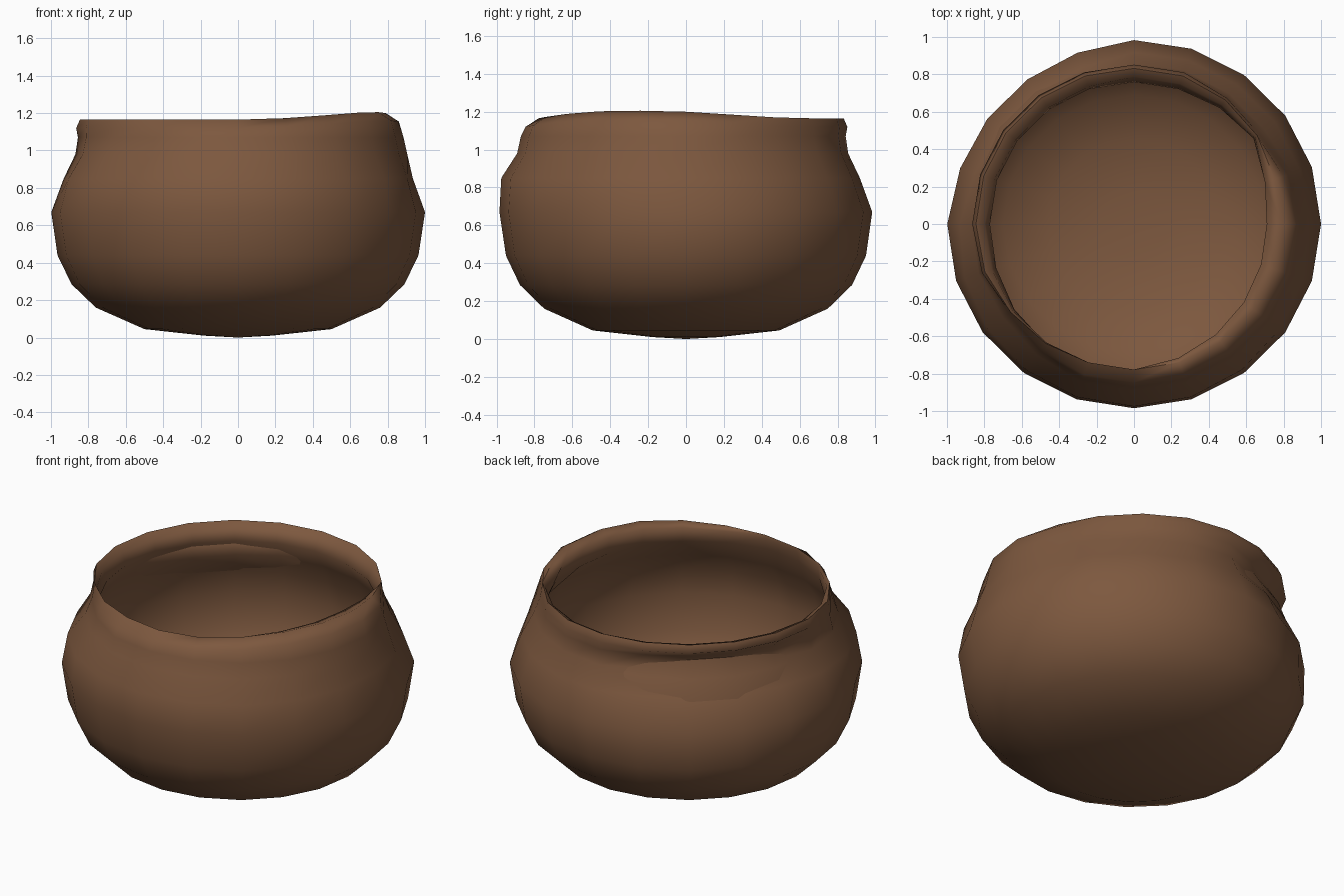
import bpy
import bmesh
from math import cos, sin, radians

cube = bpy.data.objects.get("Cube")
if cube:
    bpy.data.objects.remove(cube)

clay = bpy.data.materials.new("brown clay")
clay.use_nodes = True
color = (0.205, 0.098, 0.049, 1)
clay.diffuse_color = color
clay.node_tree.nodes["Principled BSDF"].inputs["Base Color"].default_value = color

SIDES = 20


def near(angle, centre, inner, outer):
    """1 close to a centre angle in degrees, fading smoothly to 0."""
    away = abs((angle - centre + 180) % 360 - 180)
    t = min(max((outer - away) / (outer - inner), 0), 1)
    return t * t * (3 - 2 * t)


def profile(angle):
    """Radius and height down the outside, over the rim and into the bowl."""
    a = radians(angle)
    fold = near(angle, -52, 64, 82)     # soft rolled-over rim
    dent = near(angle, 135, 16, 50)     # pinched neck under the lip
    thin = near(angle, 36, 4, 30) + near(angle, -140, 4, 30)  # narrow rim
    full = max(0, -sin(a))              # fuller shoulder at the front
    top = 1.17 + 0.04 * near(angle, -20, 5, 70)

    def mix(lip, roll):
        return lip + (roll - lip) * fold

    edge = mix(0.8 - 0.02 * dent, 0.79 - 0.08 * max(0, cos(a)))
    outside = [
        (0.18, 0.01), (0.5, 0.045), (0.76, 0.16), (0.89, 0.285),
        (0.965, 0.44), (1 - 0.03 * dent, 0.67),
        (0.935 + 0.055 * full - 0.055 * dent, 0.85),
        (mix(0.875, 0.905) - 0.1 * dent - 0.01 * thin, 0.98),
        (mix(0.86, 0.885) - 0.07 * dent - 0.03 * thin, 1.07),
    ]
    rim = [
        (mix(0.865, 0.86) - 0.045 * thin, top - 0.05),
        (mix(0.845, 0.79) - 0.03 * thin, top - 0.005),
        (edge, top - 0.03),
    ]
    inside = [
        (mix(0.77, edge + 0.02) + 0.02 * thin, 1.07),
        (0.845, 0.95), (0.89 + 0.03 * full, 0.83),
        (0.94, 0.67), (0.905, 0.45), (0.83, 0.31),
        (0.7, 0.2), (0.46, 0.1), (0.18, 0.07),
    ]
    return outside + rim + inside


# Bowl shell: one ring of vertices per profile point
bm = bmesh.new()
columns = []
for i in range(SIDES):
    angle = 360 * i / SIDES
    a = radians(angle)
    columns.append([bm.verts.new((r * cos(a), 0.985 * r * sin(a), z))
                    for r, z in profile(angle)])

for i, here in enumerate(columns):
    after = columns[(i + 1) % SIDES]
    for j in range(len(here) - 1):
        bm.faces.new((here[j], after[j], after[j + 1], here[j + 1]))

# Close the underside and the inner floor
for row, height in ((0, 0), (-1, 0.065)):
    centre = bm.verts.new((0, 0, height))
    for i, here in enumerate(columns):
        after = columns[(i + 1) % SIDES]
        bm.faces.new((here[row], after[row], centre))
bmesh.ops.recalc_face_normals(bm, faces=bm.faces)

mesh = bpy.data.meshes.new("bowl")
bm.to_mesh(mesh)
bm.free()
mesh.materials.append(clay)
bowl = bpy.data.objects.new("bowl", mesh)
bpy.context.collection.objects.link(bowl)

bpy.ops.object.select_all(action="DESELECT")
bowl.select_set(True)
bpy.context.view_layer.objects.active = bowl
bpy.ops.object.shade_smooth_by_angle(angle=radians(85))
